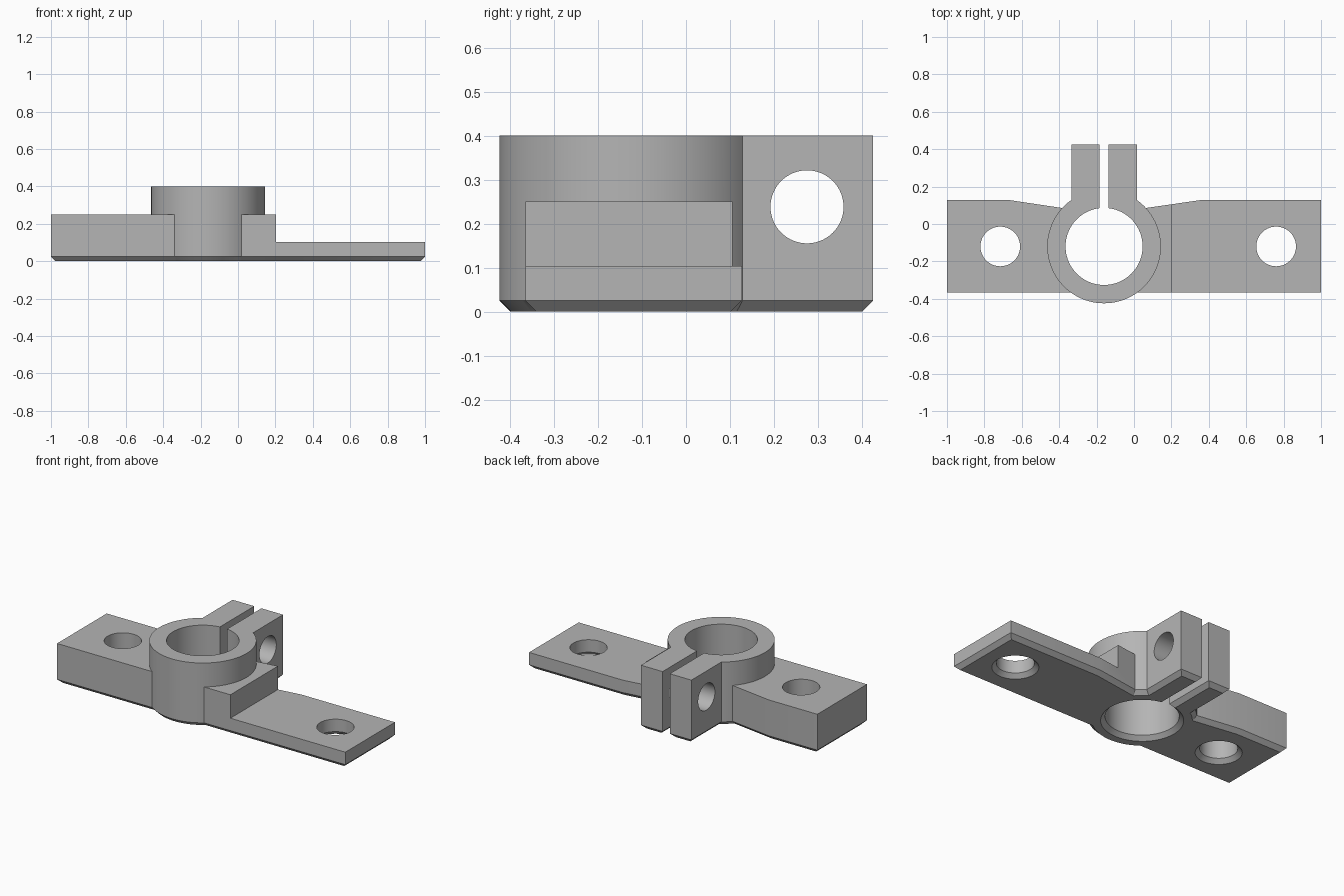
import bpy, bmesh, math
from mathutils import Matrix, Vector

old = bpy.data.objects.get("Cube")
if old:
    bpy.data.objects.remove(old, do_unlink=True)

CHAMFER = 0.025
RING = Vector((-0.16, -0.12))

metal = bpy.data.materials.new("plain_grey")
metal.use_nodes = True
grey = (0.46, 0.46, 0.46, 1)
metal.diffuse_color = grey
metal.node_tree.nodes["Principled BSDF"].inputs["Base Color"].default_value = grey


def circle(centre, radius, count=96):
    steps = [math.tau * i / count for i in range(count)]
    return [(centre[0] + radius * math.cos(a), centre[1] + radius * math.sin(a)) for a in steps]


def box(x0, x1, y0, y1):
    return [(x0, y0), (x1, y0), (x1, y1), (x0, y1)]


def loft(name, layers):
    """Solid through stacked outlines, given as (z, points)."""
    bm = bmesh.new()
    rings = [[bm.verts.new((x, y, z)) for x, y in pts] for z, pts in layers]
    bm.faces.new(rings[0][::-1])
    bm.faces.new(rings[-1])
    for low, high in zip(rings, rings[1:]):
        for i in range(len(low)):
            j = (i + 1) % len(low)
            bm.faces.new((low[i], low[j], high[j], high[i]))
    mesh = bpy.data.meshes.new(name)
    bm.to_mesh(mesh)
    bm.free()
    obj = bpy.data.objects.new(name, mesh)
    bpy.context.collection.objects.link(obj)
    mesh.materials.append(metal)
    return obj


def chamfered(name, outline, height):
    """Upright solid with its bottom rim chamfered."""
    obj = loft(name, [(0, outline), (height, outline)])
    bm = bmesh.new()
    bm.from_mesh(obj.data)
    rim = [e for e in bm.edges if all(v.co.z < 1e-5 for v in e.verts)]
    bmesh.ops.bevel(bm, geom=rim, offset=CHAMFER, segments=1, affect='EDGES', clamp_overlap=False)
    bm.to_mesh(obj.data)
    bm.free()
    return obj


def flared_hole(name, centre, radius):
    """Cutter for a vertical hole, opening out at the underside."""
    return loft(name, [(-0.05, circle(centre, radius + CHAMFER + 0.05)),
                       (CHAMFER, circle(centre, radius)), (0.6, circle(centre, radius))])


def combine(target, tool, operation):
    tool.hide_render = True
    mod = target.modifiers.new(tool.name, 'BOOLEAN')
    mod.operation = operation
    mod.solver = 'EXACT'
    mod.object = tool
    bpy.context.view_layer.objects.active = target
    bpy.ops.object.modifier_apply(modifier=mod.name)
    bpy.data.objects.remove(tool, do_unlink=True)


# Mounting plate with tapered rear edges, lowered on one side
plate = [(-1, -0.365), (1, -0.365), (1, 0.127), (0.35, 0.127),
         (0.06, 0.085), (-0.38, 0.085), (-0.66, 0.127), (-1, 0.127)]
body = chamfered("clamp_bracket", plate, 0.25)
step = box(0.203, 1.2, -0.6, 0.6)
combine(body, loft("step_cutter", [(0.103, step), (0.6, step)]), 'DIFFERENCE')

# Clamp ring and its pair of ears
combine(body, chamfered("clamp_ring", circle(RING, 0.304), 0.4), 'UNION')
combine(body, chamfered("clamp_ears", box(-0.335, 0.015, 0, 0.425), 0.4), 'UNION')

# Bore and mounting holes
combine(body, flared_hole("bore", RING, 0.206), 'DIFFERENCE')
for x in (-0.715, 0.76):
    combine(body, flared_hole("mounting_hole", (x, RING.y), 0.106), 'DIFFERENCE')

# Slit between the ears, opening out at the underside
layers = []
for z, half in ((-0.05, 0.1), (CHAMFER, 0.025), (0.6, 0.025)):
    layers.append((z, box(RING.x - half, RING.x + half, RING.y, 0.6)))
combine(body, loft("slit", layers), 'DIFFERENCE')

# Cross hole for the clamping bolt
bolt = circle((0, 0), 0.083, 64)
cross = loft("cross_hole", [(-0.6, bolt), (0.6, bolt)])
cross.data.transform(Matrix.Translation((RING.x, 0.275, 0.238)) @ Matrix.Rotation(math.pi / 2, 4, 'Y'))
combine(body, cross, 'DIFFERENCE')

# Smooth round walls, crisp edges
bpy.ops.object.select_all(action='DESELECT')
body.select_set(True)
bpy.context.view_layer.objects.active = body
bpy.ops.object.shade_smooth_by_angle(angle=math.radians(25))
